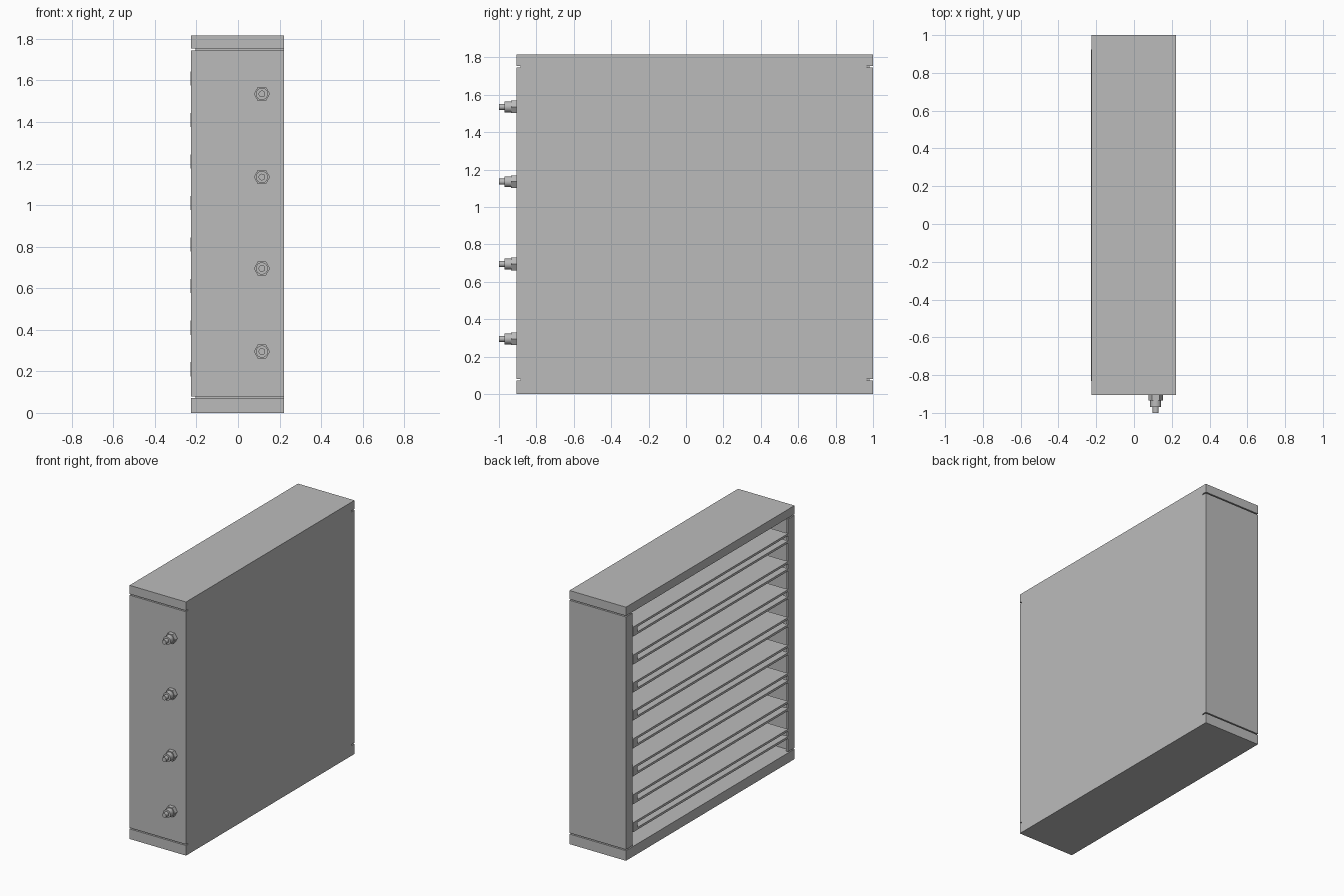
import bpy
import bmesh
import math

cube = bpy.data.objects.get("Cube")
if cube:
    bpy.data.objects.remove(cube, do_unlink=True)

# Single painted-metal colour
metal = bpy.data.materials.new("grey metal")
metal.use_nodes = True
GREY = (0.5, 0.5, 0.5, 1)
metal.diffuse_color = GREY
metal.node_tree.nodes["Principled BSDF"].inputs["Base Color"].default_value = GREY

LEFT, RIGHT = -0.225, 0.222      # casing limits in x
FRONT, BACK = -0.905, 1.0        # casing limits in y
TOP = 1.815
SEAM_LOW, SEAM_HIGH = 0.072, 1.745
GAP = 0.008


def finish(name, bm):
    bmesh.ops.recalc_face_normals(bm, faces=bm.faces)
    mesh = bpy.data.meshes.new(name)
    bm.to_mesh(mesh)
    bm.free()
    mesh.materials.append(metal)
    obj = bpy.data.objects.new(name, mesh)
    bpy.context.collection.objects.link(obj)
    return obj


def add_box(bm, x, y, z):
    verts = bmesh.ops.create_cube(bm, size=1)["verts"]
    for v in verts:
        v.co = [r[0] + (c + 0.5) * (r[1] - r[0]) for c, r in zip(v.co, (x, y, z))]


def box(name, *ranges):
    bm = bmesh.new()
    add_box(bm, *ranges)
    return finish(name, bm)


def prism(name, outline, start, end, place):
    """Extrude a 2D outline between two depths."""
    bm = bmesh.new()
    face = bm.faces.new([bm.verts.new(place(a, b, start)) for a, b in outline])
    new = bmesh.ops.extrude_face_region(bm, geom=[face])["geom"]
    shift = [e - s for s, e in zip(place(0, 0, start), place(0, 0, end))]
    bmesh.ops.translate(bm, vec=shift, verts=[g for g in new if isinstance(g, bmesh.types.BMVert)])
    return finish(name, bm)


# Closed right panel, with a short slot at each corner
f, b = FRONT + 0.02, BACK - 0.035
low, high = SEAM_LOW, SEAM_HIGH
panel = [(FRONT, 0), (BACK, 0),
         (BACK, low), (b, low), (b, low + GAP), (BACK, low + GAP),
         (BACK, high), (b, high), (b, high + GAP), (BACK, high + GAP),
         (BACK, TOP), (FRONT, TOP),
         (FRONT, high + GAP), (f, high + GAP), (f, high), (FRONT, high),
         (FRONT, low + GAP), (f, low + GAP), (f, low), (FRONT, low)]
prism("right_panel", panel, RIGHT - 0.015, RIGHT, lambda y, z, x: (x, y, z))

# Top and bottom caps
INNER = RIGHT - 0.015
box("bottom_cap", (LEFT, INNER), (FRONT, BACK), (0, SEAM_LOW))
box("top_cap", (LEFT, INNER), (FRONT, BACK), (SEAM_HIGH + GAP, TOP))

# Channel-shaped end walls, each with a flange around the open left side
WALL = 0.02
for name, y, s in (("front_wall", FRONT, 1), ("back_wall", BACK, -1)):
    channel = [(LEFT, y), (INNER, y), (INNER, y + s * WALL),
               (LEFT + 0.015, y + s * WALL), (LEFT + 0.015, y + s * 0.072),
               (LEFT, y + s * 0.072)]
    prism(name, channel, SEAM_LOW + GAP, SEAM_HIGH, lambda x, yy, z: (x, yy, z))
    # Recessed bottoms of the seams
    box(name + "_core", (LEFT + 0.02, INNER), sorted((y + s * WALL, y + s * (WALL + 0.01))),
        (SEAM_LOW, SEAM_HIGH + GAP))

# Eight shelf rails, each a pair of thin plates joined by an end block
for i in range(8):
    z = 0.21 + 0.2 * i
    bm = bmesh.new()
    for dz in (-0.026, 0.026):
        add_box(bm, (LEFT - 0.003, INNER), (FRONT + 0.075, BACK - 0.075),
                (z + dz - 0.008, z + dz + 0.008))
    add_box(bm, (LEFT - 0.003, LEFT + 0.04), (BACK - 0.125, BACK - 0.075), (z - 0.026, z + 0.026))
    finish(f"shelf_rail_{i + 1}", bm)

# Terminal studs: hexagon nut, collar, round tip
STUD_X = 0.115
for i, z in enumerate((0.295, 0.695, 1.135, 1.535)):
    parts = (("nut", 6, 0.039, FRONT, -0.935),
             ("collar", 24, 0.029, -0.935, -0.97),
             ("tip", 24, 0.016, -0.97, -1.0))
    for part, sides, radius, start, end in parts:
        ring = [(STUD_X + radius * math.cos(math.tau * k / sides),
                 z + radius * math.sin(math.tau * k / sides)) for k in range(sides)]
        obj = prism(f"stud_{part}_{i + 1}", ring, start, end, lambda x, zz, y: (x, y, zz))
        if sides > 6:
            bpy.ops.object.select_all(action='DESELECT')
            obj.select_set(True)
            bpy.context.view_layer.objects.active = obj
            bpy.ops.object.shade_smooth_by_angle(angle=math.radians(35))
